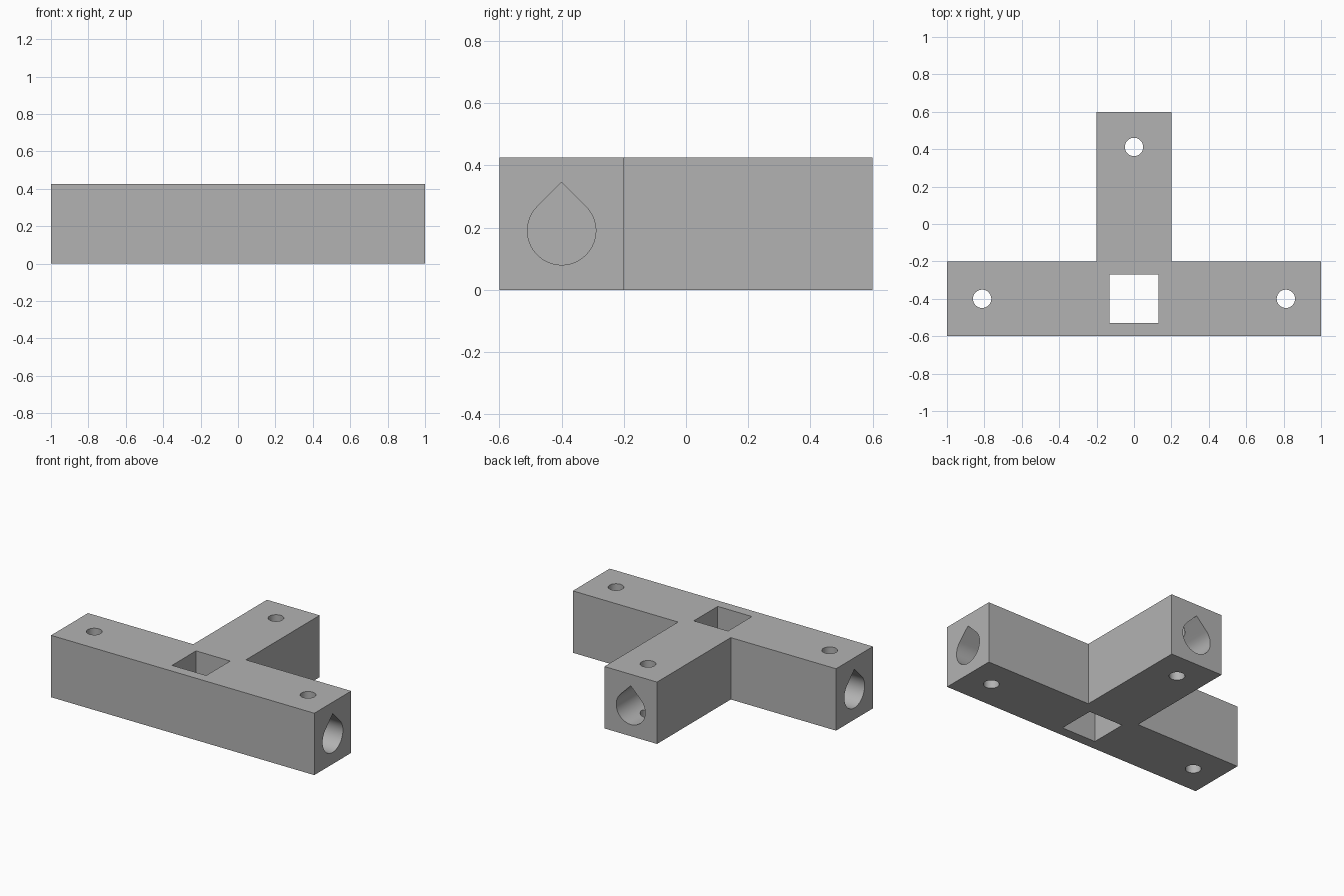
import bpy, bmesh
from math import sin, cos, radians
from mathutils import Matrix, Vector

old = bpy.data.objects.get("Cube")
if old:
    bpy.data.objects.remove(old)

HEIGHT, HALF, REACH = 0.425, 0.2, 1.0
HUB = Vector((0, -0.4, 0))      # where the three arms meet
BORE_Z, BORE_R, BORE_START = 0.19, 0.11, 0.2
PIN_AT, PIN_R, WINDOW = 0.812, 0.049, 0.13

grey = bpy.data.materials.new("plain grey")
grey.use_nodes = True
colour = (0.45, 0.45, 0.45, 1)
grey.diffuse_color = colour
grey.node_tree.nodes["Principled BSDF"].inputs["Base Color"].default_value = colour


def prism(name, profile, direction):
    """Extrude a closed profile of 3D points along a direction."""
    bm = bmesh.new()
    face = bm.faces.new([bm.verts.new(p) for p in profile])
    grown = bmesh.ops.extrude_face_region(bm, geom=[face], use_keep_orig=True)
    moved = [v for v in grown["geom"] if isinstance(v, bmesh.types.BMVert)]
    bmesh.ops.translate(bm, verts=moved, vec=direction)
    bmesh.ops.recalc_face_normals(bm, faces=bm.faces)
    mesh = bpy.data.meshes.new(name)
    bm.to_mesh(mesh)
    bm.free()
    mesh.materials.append(grey)
    obj = bpy.data.objects.new(name, mesh)
    bpy.context.collection.objects.link(obj)
    return obj


def circle(centre, radius, sides=48):
    steps = [radians(360 * i / sides) for i in range(sides)]
    return [centre + Vector((radius * cos(a), radius * sin(a), 0)) for a in steps]


def cut(cutter):
    mod = body.modifiers.new(cutter.name, 'BOOLEAN')
    mod.operation, mod.solver, mod.object = 'DIFFERENCE', 'EXACT', cutter
    cutter.hide_render = True
    bpy.context.view_layer.objects.active = body
    bpy.ops.object.modifier_apply(modifier=mod.name)
    bpy.data.objects.remove(cutter)


# T-shaped body
outline = [(-REACH, -HALF), (REACH, -HALF), (REACH, HALF), (HALF, HALF),
           (HALF, REACH), (-HALF, REACH), (-HALF, HALF), (-REACH, HALF)]
body = prism("tee_connector", [HUB + Vector((x, y, 0)) for x, y in outline],
             Vector((0, 0, HEIGHT)))

# Square window through the hub
through = Vector((0, 0, HEIGHT + 0.2))
below = HUB - Vector((0, 0, 0.1))
corners = [(-1, -1), (1, -1), (1, 1), (-1, 1)]
cut(prism("window_cutter",
          [below + WINDOW * Vector((x, y, 0)) for x, y in corners], through))

# Teardrop bore and pin hole in each arm
drop = [(BORE_R * cos(radians(a)), BORE_R * sin(radians(a)))
        for a in range(-225, 46, 6)]
drop += [(BORE_R * cos(radians(45)), BORE_R * sin(radians(45))), (0, BORE_R * 2 ** 0.5)]
for angle in (0, 90, 180):
    turn = Matrix.Rotation(radians(angle), 3, 'Z')
    ring = [HUB + turn @ Vector((BORE_START, y, BORE_Z + z)) for y, z in drop]
    cut(prism("bore_cutter", ring, turn @ Vector((REACH, 0, 0))))
    pin = below + turn @ Vector((PIN_AT, 0, 0))
    cut(prism("pin_hole_cutter", circle(pin, PIN_R), through))

# Smooth the round walls, keep the edges crisp
bpy.ops.object.select_all(action='DESELECT')
body.select_set(True)
bpy.context.view_layer.objects.active = body
bpy.ops.object.shade_smooth_by_angle(angle=radians(30))
